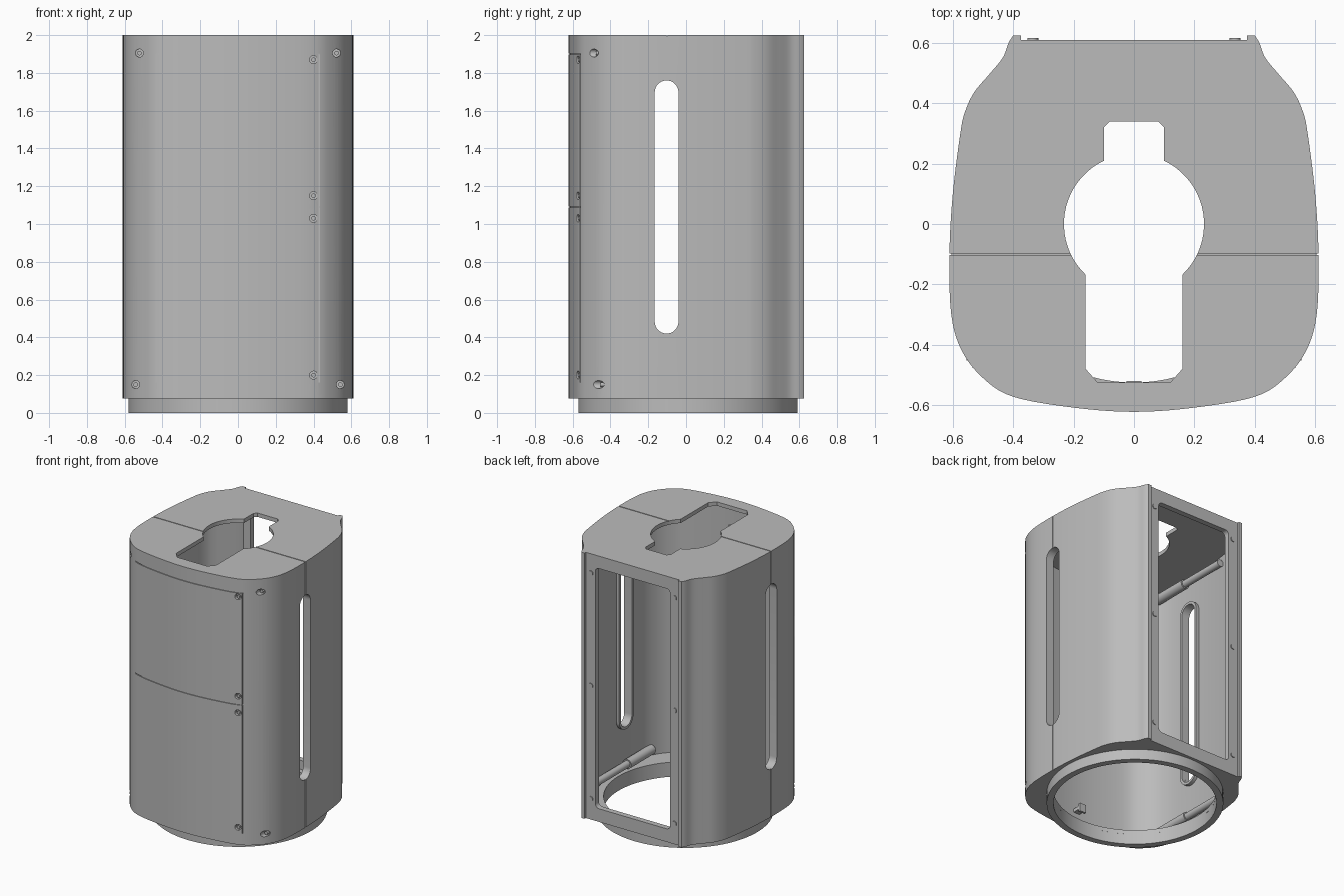
import bpy, bmesh, math
from mathutils import Vector

cube = bpy.data.objects.get("Cube")
if cube:
    bpy.data.objects.remove(cube, do_unlink=True)

GREY = (0.5, 0.5, 0.5, 1)
grey = bpy.data.materials.new("plain grey")
grey.use_nodes = True
grey.diffuse_color = GREY
grey.node_tree.nodes["Principled BSDF"].inputs["Base Color"].default_value = GREY


def prism(name, pts, lo, hi, axis="z"):
    """Extrude a 2D outline along an axis."""
    place = {"z": lambda u, v, w: (u, v, w),
             "y": lambda u, v, w: (u, w, v),
             "x": lambda u, v, w: (w, u, v)}[axis]
    bm = bmesh.new()
    a = [bm.verts.new(place(u, v, lo)) for u, v in pts]
    b = [bm.verts.new(place(u, v, hi)) for u, v in pts]
    bm.faces.new(a)
    bm.faces.new(b)
    for i in range(len(a)):
        j = (i + 1) % len(a)
        bm.faces.new((a[i], a[j], b[j], b[i]))
    bmesh.ops.recalc_face_normals(bm, faces=bm.faces)
    mesh = bpy.data.meshes.new(name)
    bm.to_mesh(mesh)
    bm.free()
    mesh.materials.append(grey)
    ob = bpy.data.objects.new(name, mesh)
    bpy.context.scene.collection.objects.link(ob)
    return ob


def box(name, x0, x1, y0, y1, z0, z1):
    return prism(name, [(x0, y0), (x1, y0), (x1, y1), (x0, y1)], z0, z1)


def arc(cx, cy, r, start=0, end=360, n=32):
    full = end - start == 360
    steps = [start + (end - start) * i / n for i in range(n if full else n + 1)]
    return [(cx + r * math.cos(math.radians(t)), cy + r * math.sin(math.radians(t)))
            for t in steps]


def rod(name, x, z, r, y0, y1, n=24):
    return prism(name, arc(x, z, r, n=n), y0, y1, "y")


def smooth_line(pts, n=5):
    """Rounded path through the given points."""
    p = [Vector(q) for q in pts]
    p = [Vector((-p[1].x, p[1].y))] + p + [2 * p[-1] - p[-2]]
    out = []
    for a, b, c, d in zip(p, p[1:], p[2:], p[3:]):
        for i in range(n):
            t = i / n
            q = 0.5 * (2 * b + (c - a) * t + (2 * a - 5 * b + 4 * c - d) * t * t
                       + (3 * b - a - 3 * c + d) * t ** 3)
            out.append((q.x, q.y))
    return out + [tuple(pts[-1])]


def mirror(half):
    return half + [(-x, y) for x, y in reversed(half) if x > 1e-5]


def carve(ob, cutters):
    for c in cutters:
        m = ob.modifiers.new("cut", "BOOLEAN")
        m.operation, m.solver, m.object = "DIFFERENCE", "EXACT", c
    bpy.context.view_layer.update()
    dg = bpy.context.evaluated_depsgraph_get()
    mesh = bpy.data.meshes.new_from_object(ob.evaluated_get(dg))
    ob.modifiers.clear()
    ob.data = mesh
    for c in cutters:
        bpy.data.objects.remove(c, do_unlink=True)
    return ob


# Outlines of the shell and its cavity
side = smooth_line([(0, -.622), (.2, -.608), (.4, -.572), (.5, -.51), (.57, -.42),
                    (.605, -.3), (.611, -.1), (.6, .1), (.575, .3), (.56, .37),
                    (.53, .435), (.48, .495), (.435, .55), (.415, .6), (.4, .625)])
outer = mirror(side + [(.375, .625), (.375, .61)])
cavity = mirror(smooth_line([(0, -.587), (.2, -.573), (.385, -.537), (.475, -.482),
                             (.537, -.4), (.57, -.29), (.576, -.1), (.565, .1),
                             (.54, .29), (.52, .37), (.49, .42), (.44, .475),
                             (.38, .54), (.355, .57)]))


def front_y(x):
    """Depth of the front surface at a given x."""
    x = abs(x)
    for (x0, y0), (x1, y1) in zip(side, side[1:]):
        if x0 <= x <= x1:
            return y0 + (y1 - y0) * (x - x0) / (x1 - x0)


def capsule(r):
    return arc(-.103, 1.76 - .063, r, 0, 180, 16) + arc(-.103, .42 + .063, r, 180, 360, 16)


# Top opening: round middle, narrow back notch, wide front slot
R = .232
half = arc(0, 0, R, -46.4, 64.5, 20)
key = ([(.12, -.525), (.16, -.48)] + half + [(.1, .32), (.08, .34)])
key = key + [(-x, y) for x, y in reversed(key)]

# Back window with rounded corners
window = []
for cx, cz, a in ((.27, 1.88, 0), (-.27, 1.88, 90), (-.27, .2, 180), (.27, .2, 270)):
    window += arc(cx, cz, .03, a, a + 90, 6)

cutters = [prism("cavity", cavity, .105, 1.972),
           prism("top_opening", key, 1.9, 2.1),
           prism("base_hole", arc(0, .01, .535, n=96), 0, .2),
           prism("back_window", window, .5, .7, "y"),
           prism("side_slots", capsule(.063), -.8, .8, "x")]

# Seam between front and rear halves
G = .003
for s in (-1, 1):
    x0, x1 = sorted((s * .604, s * .7))
    cutters.append(box("seam_side", x0, x1, -.1 - G, -.1 + G, 0, 2.1))
cutters.append(box("seam_top", -.7, .7, -.1 - G, -.1 + G, 1.995, 2.1))

# Door outline grooves in the front
for z in (1.09, 1.9):
    xs = [-.435 + .87 * i / 24 for i in range(25)]
    strip = [(x, front_y(x) + .006) for x in xs] + [(.435, -.7), (-.435, -.7)]
    cutters.append(prism("door_groove", strip, z - G, z + G))
for x in (-.435, .43):
    cutters.append(box("door_edge", x - G, x + G, -.7, front_y(x) + .006, .16, 1.9))

# Screw recesses
door_screws = [(.4, z) for z in (.2, 1.03, 1.15, 1.87)]
corner_screws = [(s * x, z) for s in (-1, 1) for x, z in ((.522, 1.905), (.542, .15))]
for x, z in door_screws:
    cutters.append(rod("recess", x, z, .021, -.7, front_y(x) + .015))
for x, z in corner_screws:
    cutters.append(rod("recess", x, z, .021, -.7, front_y(x) + .033))

parts = [carve(prism("shell", outer, .075, 2), cutters)]

# Round base collar
parts.append(carve(prism("base_collar", arc(0, .01, .58, n=96), 0, .076),
                   [prism("collar_hole", arc(0, .01, .5352, n=96), -.1, .2)]))

# Raised rims inside the side slots
for s in (-1, 1):
    lo, hi = sorted((s * .55, s * .585))
    parts.append(carve(prism("slot_rim", capsule(.082), lo, hi, "x"),
                       [prism("rim_hole", capsule(.0632), -.8, .8, "x")]))

# Screw heads, and bosses behind the door screws
for x, z in door_screws:
    y = front_y(x)
    parts.append(rod("door_screw", x, z, .012, y + .004, y + .02))
    parts.append(rod("door_boss", x, z, .028, y + .025, y + .085))

# Corner screws with stepped tubes that join the halves
for x, z in corner_screws:
    y = front_y(x)
    parts.append(rod("corner_screw", x, z, .012, y + .012, y + .05))
    parts.append(rod("joining_tube_front", x, z, .034, -.38, -.1))
    parts.append(rod("joining_tube_rear", x, z, .025, -.1, .26))

# Small studs on the back frame
for x in (-.335, .335):
    for z in (.225, 1.045, 1.86):
        parts.append(rod("back_stud", x, z, .018, .6, .616))

# Door clips inside the front
for z in (.2, 1.83):
    parts.append(box("door_clip", -.025, .025, -.6, -.53, z - .012, z + .012))
    parts.append(box("door_clip_hook", -.025, .025, -.535, -.52, z - .03, z + .03))

# Smooth curved faces, keep edges crisp
bpy.ops.object.select_all(action="DESELECT")
for ob in parts:
    ob.select_set(True)
bpy.context.view_layer.objects.active = parts[0]
bpy.ops.object.shade_smooth_by_angle(angle=math.radians(30))
